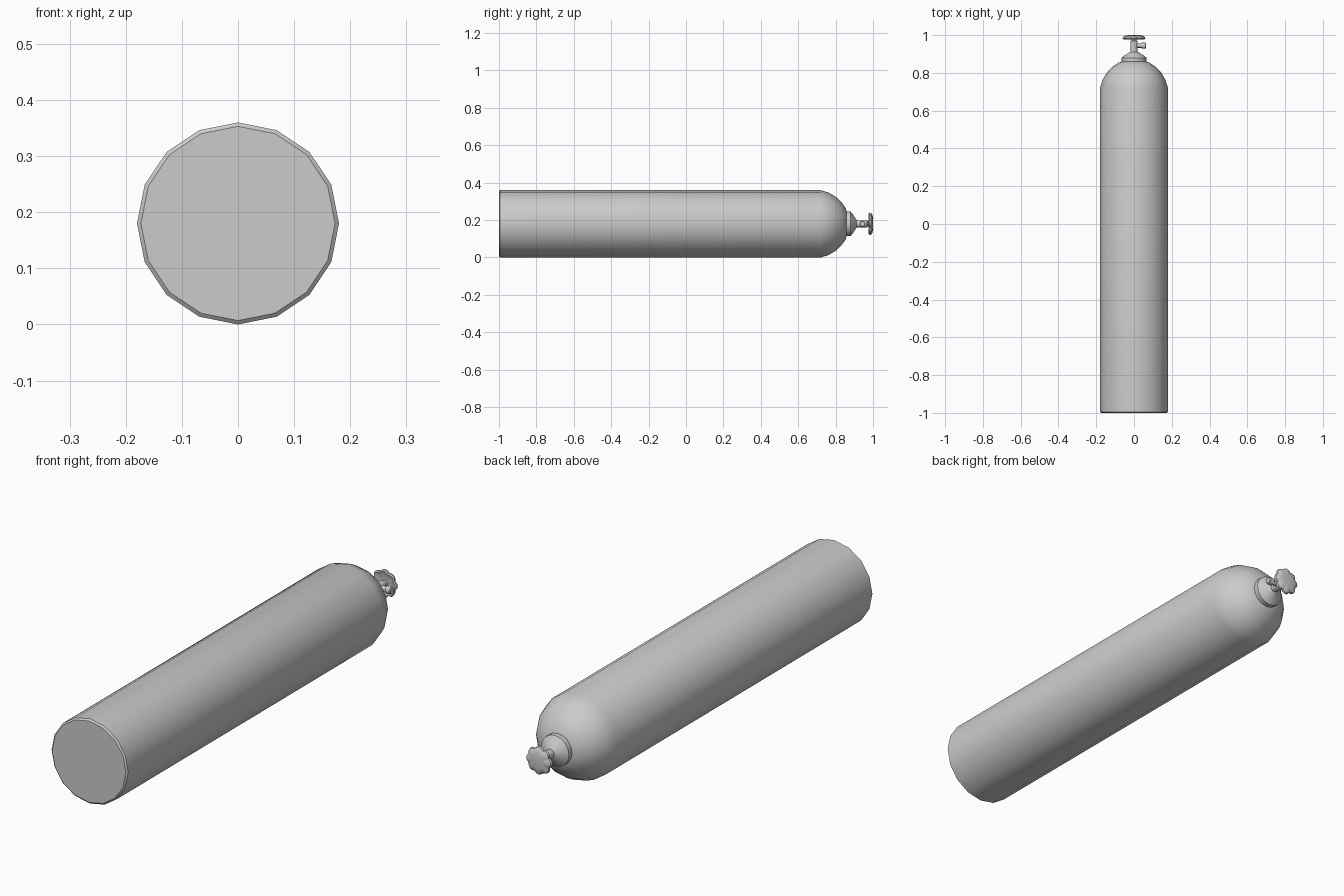
import bpy, bmesh, math

if "Cube" in bpy.data.objects:
    bpy.data.objects.remove(bpy.data.objects["Cube"])

AXIS_Z = 0.18


def lathe(name, profile, sides, origin=(0, 0, AXIS_Z), axis='Y', lobes=0, depth=0.0, sharp=40):
    """Spin (position, radius) pairs round an axis; lobes scallop the rim."""
    bm = bmesh.new()
    rings = []
    for p, r in profile:
        ring = []
        for i in range(sides):
            a = 2 * math.pi * i / sides
            k = r * (1 - depth * (1 - abs(math.cos(a * lobes / 2)))) if lobes else r
            u, v = k * math.sin(a), k * math.cos(a)
            co = (u, p, v) if axis == 'Y' else (p, u, v)
            ring.append(bm.verts.new([c + o for c, o in zip(co, origin)]))
        rings.append(ring)
    for a, b in zip(rings, rings[1:]):
        for i in range(sides):
            j = (i + 1) % sides
            bm.faces.new((a[i], a[j], b[j], b[i]))
    bm.faces.new(rings[0])
    bm.faces.new(rings[-1])
    bmesh.ops.recalc_face_normals(bm, faces=bm.faces)
    mesh = bpy.data.meshes.new(name)
    bm.to_mesh(mesh)
    bm.free()
    ob = bpy.data.objects.new(name, mesh)
    bpy.context.collection.objects.link(ob)
    bpy.ops.object.select_all(action='DESELECT')
    ob.select_set(True)
    bpy.context.view_layer.objects.active = ob
    bpy.ops.object.shade_smooth_by_angle(angle=math.radians(sharp))
    return ob


# Cylinder body with chamfered base and rounded shoulder
lathe("tank_body", [(-1.0, 0.173), (-0.994, 0.18), (0.72, 0.18), (0.762, 0.167),
                    (0.80, 0.145), (0.832, 0.115), (0.854, 0.083), (0.864, 0.05)], 16)

# Neck collar tapering to the valve
lathe("neck_collar", [(0.85, 0.066), (0.88, 0.066), (0.895, 0.047), (0.911, 0.021)], 16, sharp=30)

# Valve stem with a thinner spindle at the wheel
lathe("valve_stem", [(0.90, 0.019), (0.968, 0.019), (0.972, 0.014), (0.99, 0.014)], 12)

# Side outlet with end nut
lathe("outlet_pipe", [(0.0, 0.011), (0.05, 0.011)], 12, (0, 0.944, AXIS_Z), 'X')
lathe("outlet_nut", [(0.04, 0.016), (0.06, 0.016), (0.063, 0.013)], 12, (0, 0.944, AXIS_Z), 'X')

# Scalloped, slightly domed hand wheel
lathe("hand_wheel", [(0.984, 0.014), (0.981, 0.045), (0.977, 0.055), (0.981, 0.06),
                     (0.99, 0.058), (0.997, 0.047), (1.0, 0.03)],
      48, lobes=8, depth=0.14)
